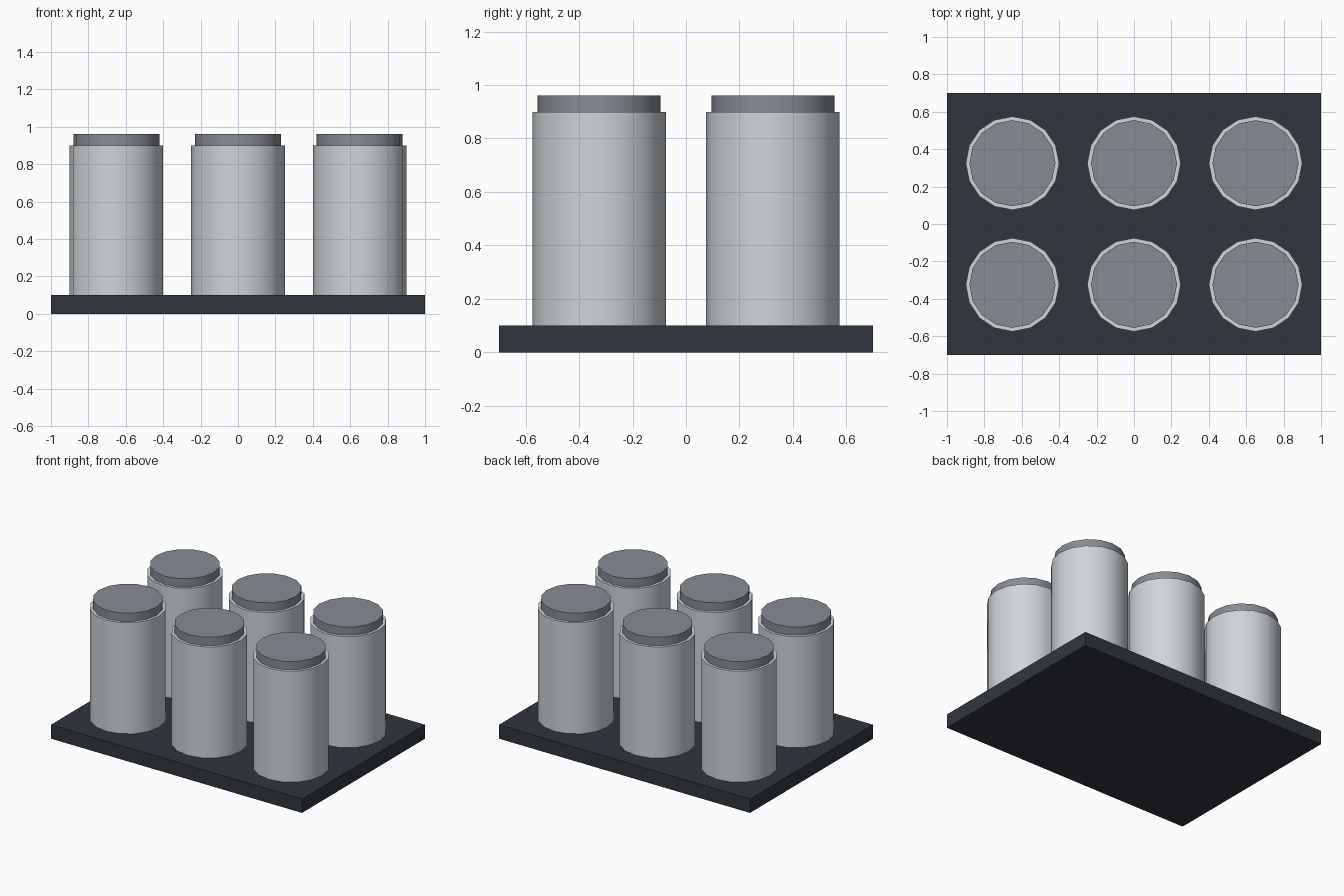
import bpy
import math

if "Cube" in bpy.data.objects:
    bpy.data.objects.remove(bpy.data.objects["Cube"])


def material(name, rgb):
    mat = bpy.data.materials.new(name)
    mat.diffuse_color = (*rgb, 1.0)
    mat.use_nodes = True
    mat.node_tree.nodes["Principled BSDF"].inputs["Base Color"].default_value = mat.diffuse_color
    return mat


dark = material("dark_base", (0.03, 0.036, 0.048))
light = material("light_metal", (0.62, 0.66, 0.69))
grey = material("grey_lid", (0.24, 0.265, 0.30))


def cylinder(name, x, y, z0, z1, radius, mat):
    bpy.ops.mesh.primitive_cylinder_add(
        vertices=16, radius=radius, depth=z1 - z0, location=(x, y, (z0 + z1) / 2))
    ob = bpy.context.object
    ob.name = name
    ob.data.materials.append(mat)
    bpy.ops.object.shade_smooth_by_angle(angle=math.radians(30))


# base plate
bpy.ops.mesh.primitive_cube_add(size=1, location=(0, 0, 0.05))
base = bpy.context.object
base.name = "base_plate"
base.scale = (2.0, 1.4, 0.1)
base.data.materials.append(dark)
bpy.ops.object.transform_apply(location=False, rotation=False, scale=True)

# two rows of three canisters with lids
for row, y in (("front", -0.325), ("back", 0.325)):
    for col, x in (("left", -0.65), ("middle", 0.0), ("right", 0.65)):
        cylinder(f"{row}_{col}_canister", x, y, 0.1, 0.9, 0.25, light)
        cylinder(f"{row}_{col}_lid", x, y, 0.9, 0.96, 0.23, grey)
